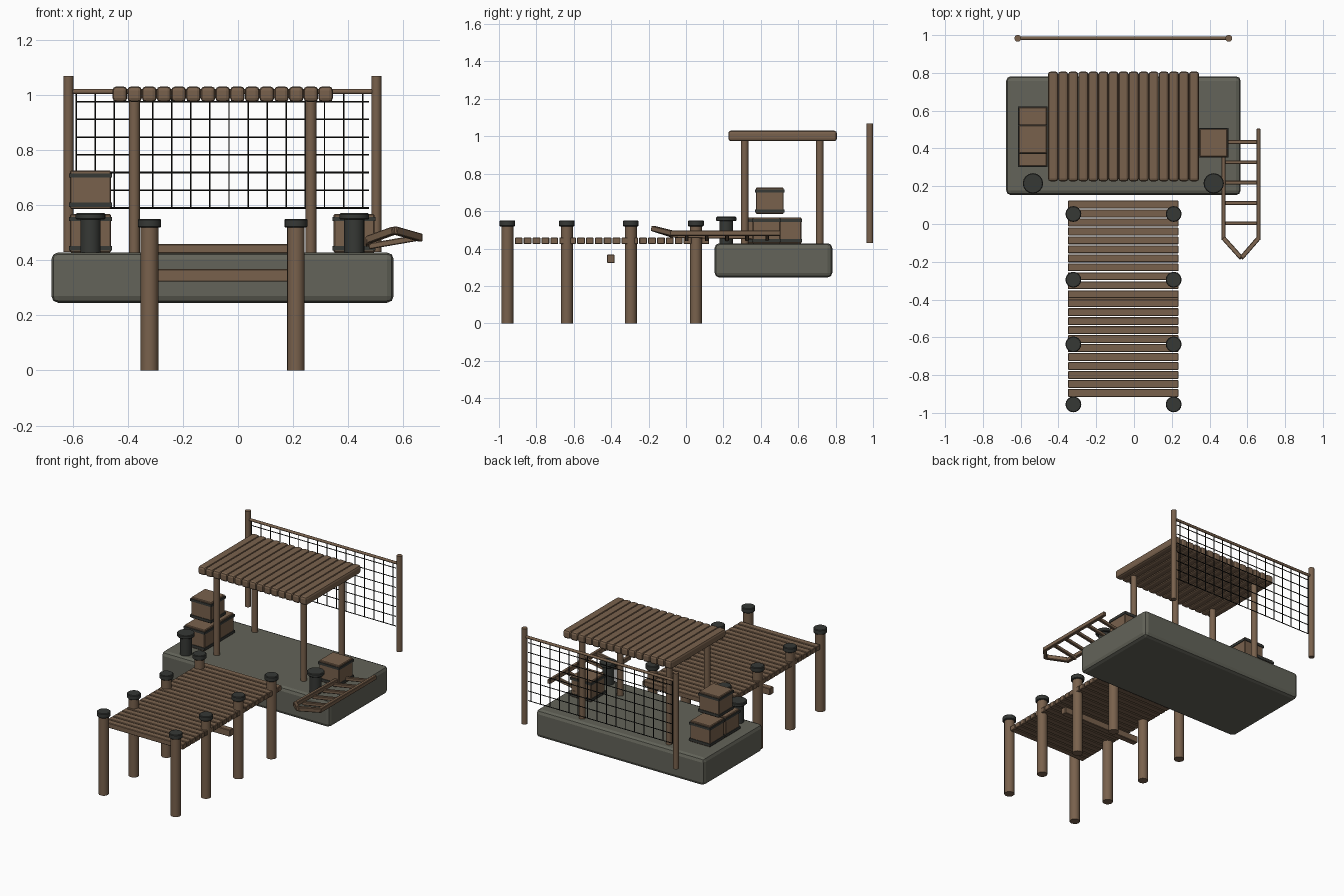
import bpy, bmesh
from mathutils import Vector

cube = bpy.data.objects.get("Cube")
if cube:
    bpy.data.objects.remove(cube, do_unlink=True)


def material(name, rgb):
    m = bpy.data.materials.new(name)
    m.use_nodes = True
    col = (*rgb, 1)
    m.diffuse_color = col
    m.node_tree.nodes["Principled BSDF"].inputs["Base Color"].default_value = col
    return m


WOOD = material("brown wood", (0.19, 0.12, 0.073))
STONE = material("grey stone", (0.125, 0.126, 0.1))
IRON = material("dark iron", (0.037, 0.04, 0.036))
ROPE = material("black rope", (0.008, 0.008, 0.007))


def finish(name, bm, mat, bevel=0, segments=1):
    me = bpy.data.meshes.new(name)
    bm.to_mesh(me)
    bm.free()
    me.materials.append(mat)
    ob = bpy.data.objects.new(name, me)
    bpy.context.collection.objects.link(ob)
    if bevel:
        b = ob.modifiers.new("bevel", 'BEVEL')
        b.width, b.segments = bevel, segments
    return ob


def box(name, lo, hi, mat, bevel=0, segments=1):
    lo, hi = Vector(lo), Vector(hi)
    bm = bmesh.new()
    bmesh.ops.create_cube(bm, size=1)
    bmesh.ops.scale(bm, vec=hi - lo, verts=bm.verts)
    bmesh.ops.translate(bm, vec=(lo + hi) / 2, verts=bm.verts)
    return finish(name, bm, mat, bevel, segments)


def bar(name, a, b, radius, mat, sides=16, bevel=0):
    """Round or square bar from a to b."""
    a, b = Vector(a), Vector(b)
    bm = bmesh.new()
    bmesh.ops.create_cone(bm, cap_ends=True, segments=sides, radius1=radius,
                          radius2=radius, depth=(b - a).length)
    ob = finish(name, bm, mat, bevel)
    ob.location = (a + b) / 2
    ob.rotation_mode = 'QUATERNION'
    ob.rotation_quaternion = (b - a).to_track_quat('Z', 'Y')
    if sides > 8:
        for o in bpy.context.selected_objects:
            o.select_set(False)
        ob.select_set(True)
        bpy.context.view_layer.objects.active = ob
        bpy.ops.object.shade_smooth_by_angle()
    return ob


def beam(name, a, b, width, height, mat):
    """Rectangular beam from a to b whose top stays level."""
    a, b = Vector(a), Vector(b)
    bm = bmesh.new()
    bmesh.ops.create_cube(bm, size=1)
    bmesh.ops.scale(bm, vec=(width, (b - a).length, height), verts=bm.verts)
    ob = finish(name, bm, mat, 0.003)
    ob.location = (a + b) / 2
    ob.rotation_mode = 'QUATERNION'
    ob.rotation_quaternion = (b - a).to_track_quat('Y', 'Z')
    return ob


# Stone platform
box("platform", (-0.677, 0.153, 0.245), (0.565, 0.782, 0.428), STONE, 0.025, 2)

# Jetty: piles with caps, planks and a loose cross board below
for y in (-0.955, -0.637, -0.295, 0.053):
    for x in (-0.321, 0.21):
        bar("pile", (x, y, 0), (x, y, 0.53), 0.032, WOOD)
        bar("pile_cap", (x, y, 0.518), (x, y, 0.55), 0.042, IRON, bevel=0.004)
count = 22
pitch = 1.045 / count
for i in range(count):
    y = -0.915 + i * pitch
    box("deck_plank", (-0.35, y, 0.424), (0.235, y + pitch - 0.006, 0.458), WOOD, 0.003)
box("cross_board", (-0.35, -0.422, 0.322), (0.235, -0.382, 0.367), WOOD, 0.003)

# Shelter: four posts and a roof of rounded logs
for x in (-0.376, 0.264):
    for y in (0.314, 0.715):
        bar("shelter_post", (x, y, 0.42), (x, y, 0.99), 0.02, WOOD)
for i in range(15):
    x = -0.455 + i * 0.0533
    box("roof_log", (x, 0.226, 0.974), (x + 0.053, 0.807, 1.03), WOOD, 0.014, 2)

# Net stand: posts, top rail and rope grid
NET_Y = 0.983
for x in (-0.615, 0.502):
    bar("net_post", (x, NET_Y, 0.43), (x, NET_Y, 1.067), 0.018, WOOD)
bar("net_rail", (-0.615, NET_Y, 1.011), (0.502, NET_Y, 1.011), 0.009, WOOD, 12)
for i in range(16):
    x = -0.587 + i * 0.0693
    bar("net_upright", (x, NET_Y, 0.587), (x, NET_Y, 1.005), 0.003, ROPE, 6)
for i in range(7):
    z = 0.589 + i * 0.0643
    bar("net_strand", (-0.59, NET_Y, z), (0.476, NET_Y, z), 0.003, ROPE, 6)

# Mooring bollards
for x in (-0.535, 0.422):
    bar("bollard", (x, 0.215, 0.42), (x, 0.215, 0.555), 0.037, IRON)
    bar("bollard_cap", (x, 0.215, 0.547), (x, 0.215, 0.57), 0.054, IRON, bevel=0.004)


# Crates with dark bands near the top and bottom
def crate(x, y, z):
    h = 0.074
    box("crate", (x - h, y - h, z), (x + h, y + h, z + 0.14), WOOD, 0.004)
    for dz in (0.008, 0.114):
        r = h + 0.004
        box("crate_band", (x - r, y - r, z + dz), (x + r, y + r, z + dz + 0.016), IRON)


crate(-0.535, 0.38, 0.427)
crate(-0.535, 0.543, 0.427)
crate(-0.535, 0.448, 0.585)
crate(0.421, 0.43, 0.427)

# Ladder with a pointed, raised tip
LEFT, RIGHT = 0.659, 0.474
beam("ladder_rail_left", (LEFT, 0.505, 0.482), (LEFT, -0.085, 0.482), 0.022, 0.028, WOOD)
beam("ladder_rail_right", (RIGHT, 0.505, 0.46), (RIGHT, -0.085, 0.472), 0.022, 0.028, WOOD)
tip = (0.568, -0.18, 0.508)
beam("ladder_tip_left", (LEFT, -0.075, 0.482), tip, 0.024, 0.028, WOOD)
beam("ladder_tip_right", (RIGHT, -0.075, 0.474), tip, 0.024, 0.028, WOOD)
for i in range(5):
    y = 0.004 + i * 0.1075
    beam("ladder_rung", (RIGHT, y, 0.45), (LEFT, y, 0.482), 0.02, 0.022, WOOD)
